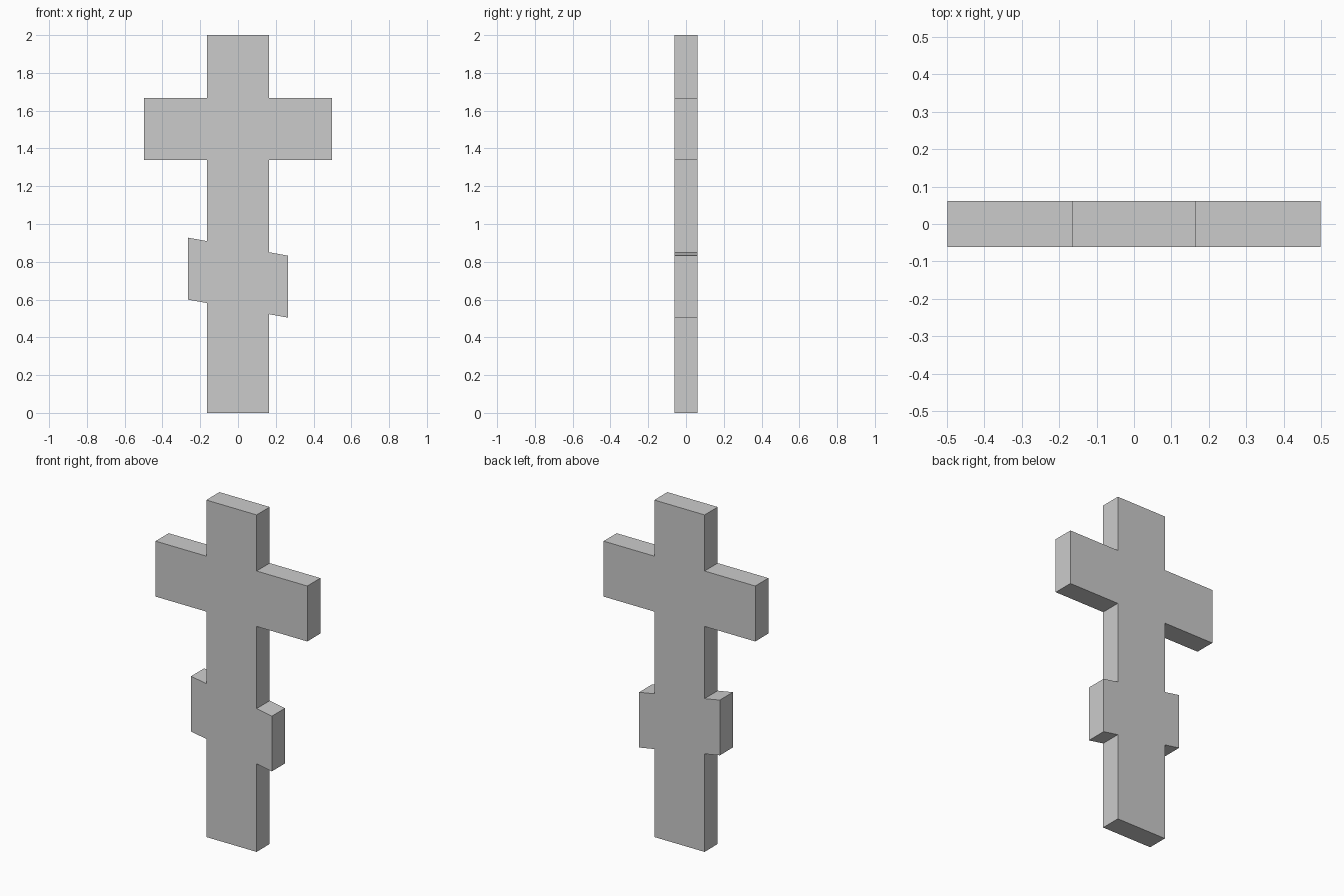
import bpy, bmesh

if "Cube" in bpy.data.objects:
    bpy.data.objects.remove(bpy.data.objects["Cube"])

HALF_W, ARM_X, FOOT_X, HALF_D = 0.165, 0.498, 0.265, 0.0615
ARM_LOW, ARM_HIGH = 1.338, 1.667
FOOT_Z, FOOT_HALF_H, SLOPE = 0.716, 0.164, -0.18


def side_profile(s):
    """Outline of one side from base to top; s is -1 for left, 1 for right."""
    def foot(x, edge):
        return (s * x, FOOT_Z + edge * FOOT_HALF_H + SLOPE * s * x)
    return [
        (s * HALF_W, 0),
        # slanted footrest
        foot(HALF_W, -1), foot(FOOT_X, -1), foot(FOOT_X, 1), foot(HALF_W, 1),
        # level crossbar
        (s * HALF_W, ARM_LOW), (s * ARM_X, ARM_LOW),
        (s * ARM_X, ARM_HIGH), (s * HALF_W, ARM_HIGH),
        (s * HALF_W, 2),
    ]


# One continuous outline, extruded front to back
outline = side_profile(1) + side_profile(-1)[::-1]
bm = bmesh.new()
front = bm.faces.new([bm.verts.new((x, -HALF_D, z)) for x, z in outline])
extruded = bmesh.ops.extrude_face_region(bm, geom=[front], use_keep_orig=True)
back_verts = [g for g in extruded["geom"] if isinstance(g, bmesh.types.BMVert)]
bmesh.ops.translate(bm, verts=back_verts, vec=(0, 2 * HALF_D, 0))
bmesh.ops.recalc_face_normals(bm, faces=bm.faces)

mesh = bpy.data.meshes.new("cross")
bm.to_mesh(mesh)
bm.free()
cross = bpy.data.objects.new("cross", mesh)
bpy.context.collection.objects.link(cross)
